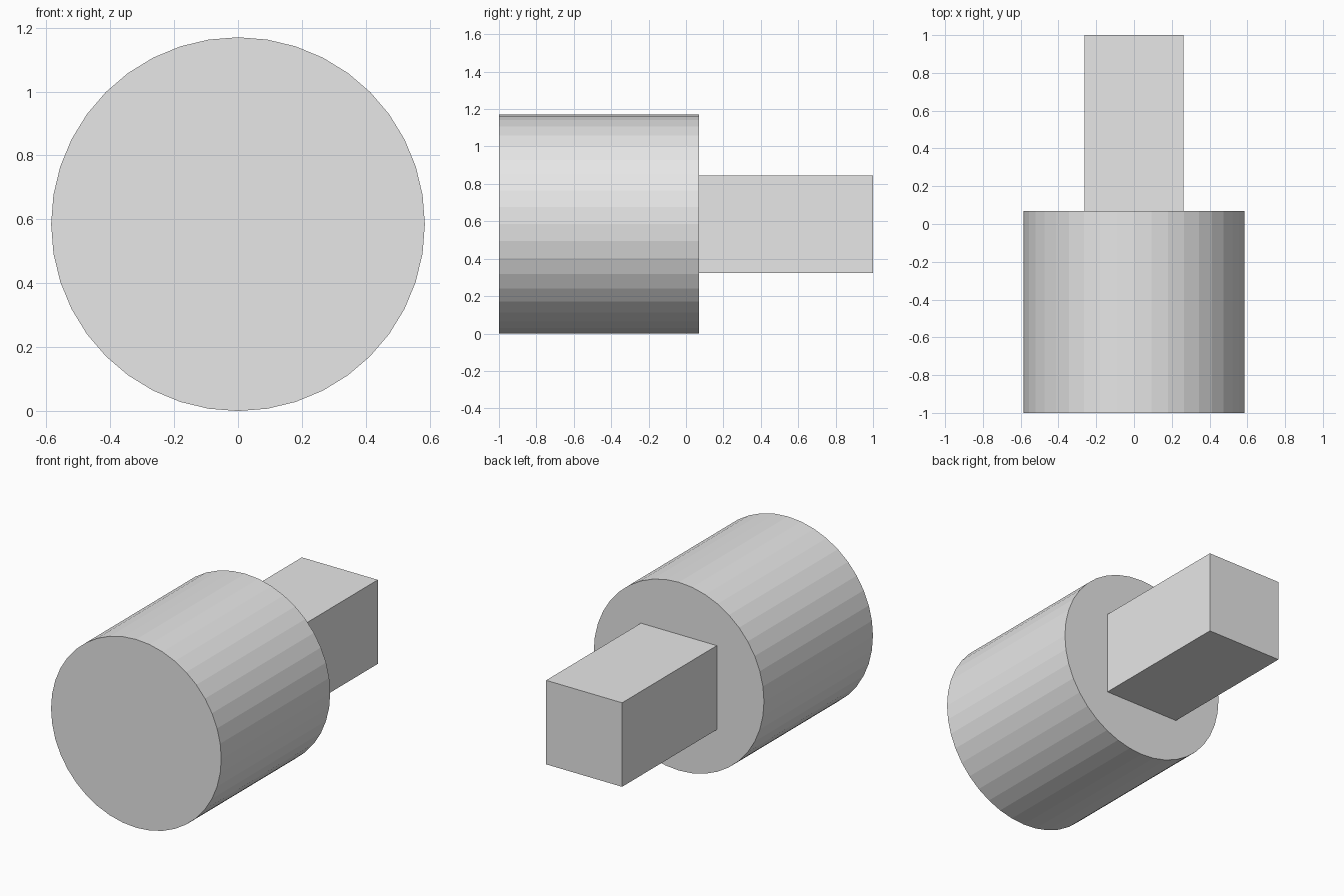
import bpy
from math import pi

default = bpy.data.objects.get("Cube")
if default:
    bpy.data.objects.remove(default, do_unlink=True)

RADIUS = 0.585
FRONT, STEP, BACK = -1.0, 0.07, 1.0   # y of the front face, shoulder and back end
SHAFT = 0.522                         # side of the square shaft

grey = bpy.data.materials.new("light_grey")
grey.use_nodes = True
colour = (0.8, 0.8, 0.8, 1)
grey.diffuse_color = colour
grey.node_tree.nodes["Principled BSDF"].inputs["Base Color"].default_value = colour


def finish(name):
    part = bpy.context.object
    part.name = name
    part.data.materials.append(grey)
    return part


# Faceted round head, lying along y
bpy.ops.mesh.primitive_cylinder_add(
    vertices=40, radius=RADIUS, depth=STEP - FRONT,
    location=(0, (FRONT + STEP) / 2, RADIUS), rotation=(pi / 2, 0, 0))
finish("round_head")

# Square shaft behind the head
bpy.ops.mesh.primitive_cube_add(size=1, location=(0, (STEP + BACK) / 2, RADIUS))
shaft = finish("square_shaft")
shaft.scale = (SHAFT, BACK - STEP, SHAFT)
